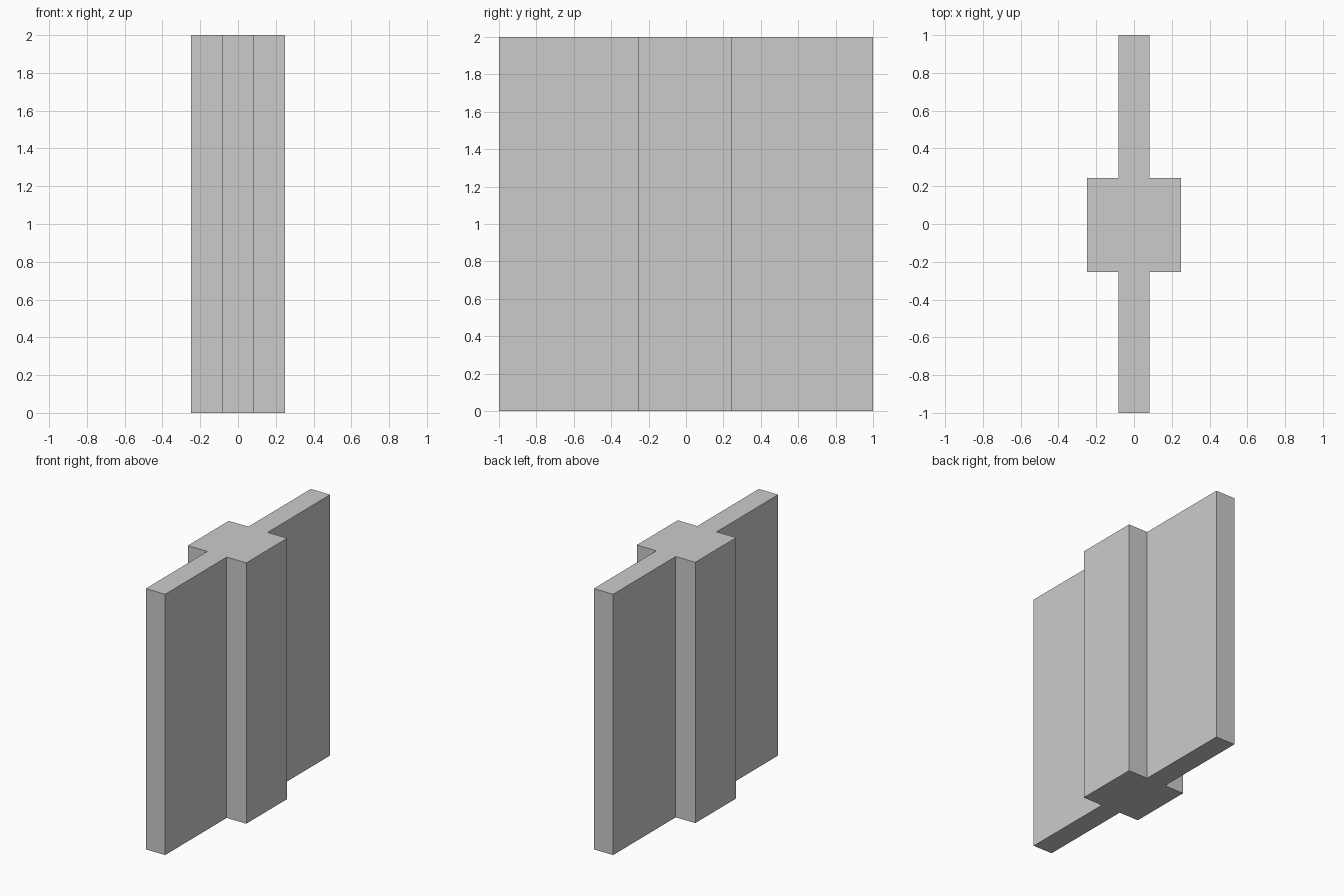
import bpy
import bmesh

if "Cube" in bpy.data.objects:
    bpy.data.objects.remove(bpy.data.objects["Cube"])

HEIGHT = 2.0
WALL_X, WALL_Y = 0.082, 1.0          # half thickness and half length of the wall
POST_X = 0.248                       # half width of the post
POST_Y0, POST_Y1 = -0.254, 0.242     # post sits slightly off centre along the wall

# Right half of the cross-shaped plan, front to back
right = [(WALL_X, -WALL_Y), (WALL_X, POST_Y0), (POST_X, POST_Y0),
         (POST_X, POST_Y1), (WALL_X, POST_Y1), (WALL_X, WALL_Y)]
profile = right + [(-x, y) for x, y in reversed(right)]

# Wall with central post: extrude the plan upwards
bm = bmesh.new()
base = bm.faces.new([bm.verts.new((x, y, 0)) for x, y in profile])
ext = bmesh.ops.extrude_face_region(bm, geom=[base], use_keep_orig=True)
top = [v for v in ext["geom"] if isinstance(v, bmesh.types.BMVert)]
bmesh.ops.translate(bm, verts=top, vec=(0, 0, HEIGHT))
bmesh.ops.recalc_face_normals(bm, faces=bm.faces)

mesh = bpy.data.meshes.new("wall_with_post")
bm.to_mesh(mesh)
bm.free()
bpy.context.collection.objects.link(bpy.data.objects.new("wall_with_post", mesh))
